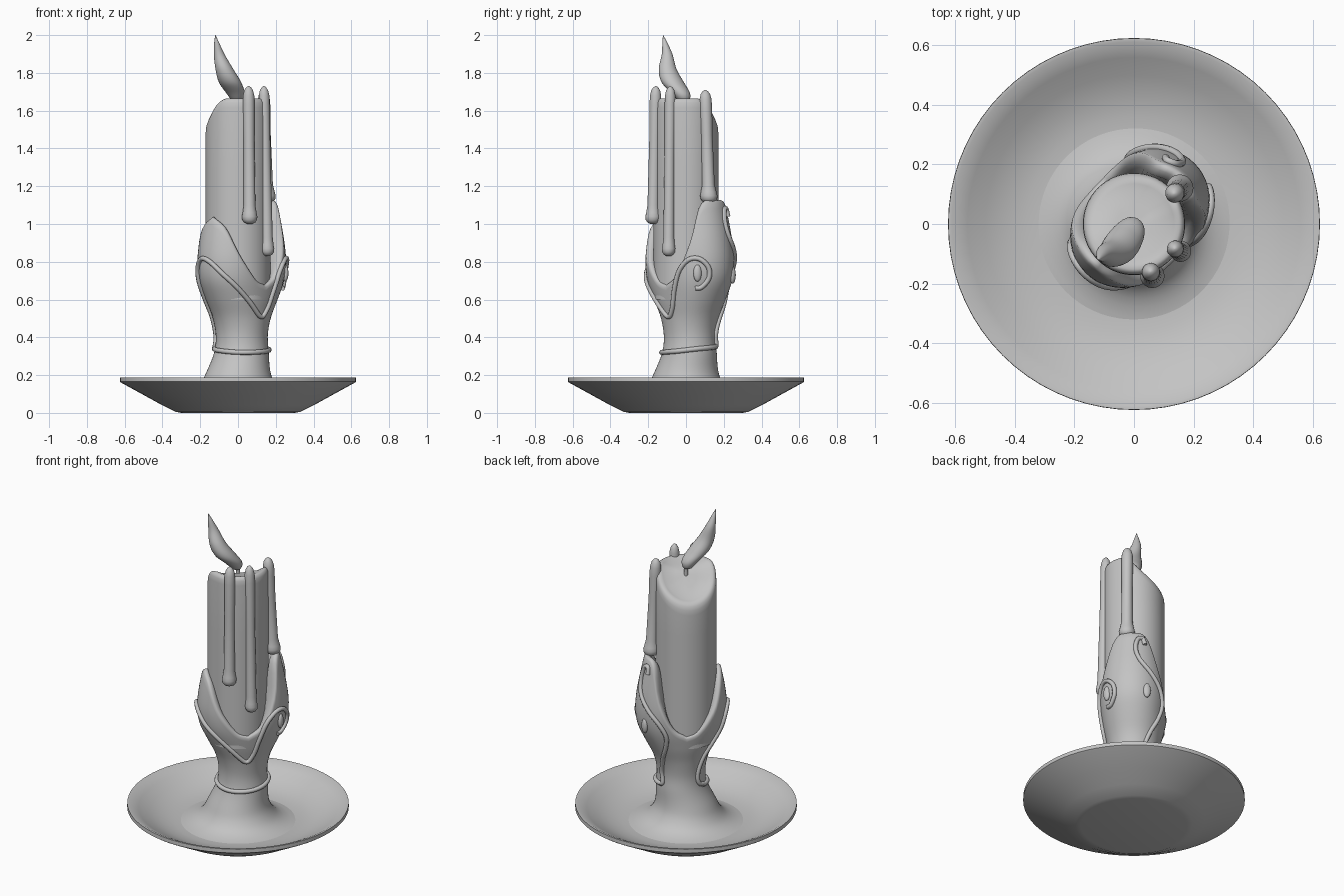
import bpy
import math
from math import sin, cos, radians, pi
from mathutils import Vector

cube = bpy.data.objects.get("Cube")
if cube:
    bpy.data.objects.remove(cube, do_unlink=True)

grey = bpy.data.materials.new("plain_grey")
grey.use_nodes = True
GREY = (0.55, 0.55, 0.55, 1)
grey.diffuse_color = GREY
grey.node_tree.nodes["Principled BSDF"].inputs["Base Color"].default_value = GREY
SEG = 72


def spline(table, x):
    """Smooth curve through (x, y) pairs, clamped at both ends."""
    if x <= table[0][0]:
        return table[0][1]
    if x >= table[-1][0]:
        return table[-1][1]
    n = len(table)

    def slope(i):
        p, q = table[max(i - 1, 0)], table[min(i + 1, n - 1)]
        return (q[1] - p[1]) / (q[0] - p[0])

    i = max(j for j in range(n - 1) if table[j][0] <= x)
    (x0, y0), (x1, y1) = table[i], table[i + 1]
    h = x1 - x0
    t = (x - x0) / h
    return (y0 * (1 + 2 * t) * (1 - t) ** 2 + y1 * t * t * (3 - 2 * t)
            + h * slope(i) * t * (1 - t) ** 2 - h * slope(i + 1) * t * t * (1 - t))


def ramp(a, b, x):
    t = min(max((x - a) / (b - a), 0), 1)
    return t * t * (3 - 2 * t)


def finish(obj, angle=40):
    obj.data.materials.clear()
    obj.data.materials.append(grey)
    bpy.ops.object.select_all(action='DESELECT')
    obj.select_set(True)
    bpy.context.view_layer.objects.active = obj
    bpy.ops.object.shade_smooth_by_angle(angle=radians(angle))


def loft(name, rings, angle=40):
    """Skin a stack of equal rings, capped at both ends."""
    n = len(rings[0])
    verts = [p for ring in rings for p in ring]
    faces = [(r * n + i, r * n + (i + 1) % n, (r + 1) * n + (i + 1) % n, (r + 1) * n + i)
             for r in range(len(rings) - 1) for i in range(n)]
    last = (len(rings) - 1) * n
    faces += [tuple(reversed(range(n))), tuple(range(last, last + n))]
    mesh = bpy.data.meshes.new(name)
    mesh.from_pydata(verts, [], faces)
    obj = bpy.data.objects.new(name, mesh)
    bpy.context.collection.objects.link(obj)
    finish(obj, angle)


def circle(x, y, z, r, n=SEG):
    return [(x + r * cos(2 * pi * i / n), y + r * sin(2 * pi * i / n), z) for i in range(n)]


# Saucer
plate = [(0.3, 0), (0.33, 0.006), (0.4, 0.04), (0.5, 0.095), (0.615, 0.158), (0.625, 0.165),
         (0.624, 0.188), (0.612, 0.188), (0.56, 0.16), (0.5, 0.126), (0.43, 0.097),
         (0.36, 0.083), (0.3, 0.08), (0.01, 0.08)]
loft("saucer", [circle(0, 0, z, r) for r, z in plate])

# Hand-shaped stem that cups the candle
STEM = [(0.075, 0.36), (0.085, 0.3), (0.11, 0.24), (0.15, 0.2), (0.2, 0.175), (0.3, 0.148),
        (0.4, 0.137), (0.5, 0.152), (0.6, 0.187), (0.7, 0.217), (0.8, 0.226), (0.9, 0.218),
        (1.0, 0.202), (1.13, 0.178)]
TALL_RIM = [(0, 1.13), (28, 1.1), (45, 0.9), (65, 0.74), (90, 0.68)]
LOW_RIM = [(0, 1.04), (22, 0.98), (45, 0.82), (68, 0.71), (90, 0.68)]


def surface(deg, z, offset=0.0):
    shift = 0.02 * ramp(0.18, 0.35, z)
    oval = 0.15 * ramp(0.42, 0.75, z)
    a = radians(deg)
    r = spline(STEM, z) * (1 + oval * cos(2 * (a - pi / 4))) + offset
    return Vector((shift + r * cos(a), shift + r * sin(a), z))


def rim_height(deg):
    d = abs((deg - 45 + 180) % 360 - 180)
    return spline(TALL_RIM, d) if d <= 90 else spline(LOW_RIM, 180 - d)


angles = [360 * i / SEG for i in range(SEG)]
rows = []
ROWS = 40
for k in range(ROWS + 1):
    t = (k / ROWS) ** 1.25
    rows.append([surface(a, 0.075 + t * (rim_height(a) - 0.09)) for a in angles])
for inset, lift in ((0.006, 0.009), (0.016, 0.013), (0.028, 0.008), (0.05, -0.02)):
    rows.append([surface(a, rim_height(a) - 0.015, -inset) + Vector((0, 0, lift)) for a in angles])
rows.append([(0.12 * cos(radians(a)), 0.12 * sin(radians(a)), 0.62) for a in angles])
loft("hand_stem", rows, 60)


# Candle with a melted, sloping top
def candle_top(x, y):
    s = (y - x) / math.sqrt(2)
    return 1.665 - 0.8 * max(s + 0.06, 0) * ramp(-0.1, 0.06, s)


candle = [circle(0, 0, 0.6, 0.172), circle(0, 0, 1.3, 0.172)]
for r, drop in ((0.172, 0.05), (0.17, 0.022), (0.163, 0.006), (0.152, 0.0), (0.135, 0.006),
                (0.115, 0.016), (0.06, 0.02), (0.005, 0.02)):
    candle.append([(x, y, candle_top(x, y) - drop) for x, y, z in circle(0, 0, 0, r)])
loft("candle", candle, 60)


# Wax fingers with a bulb at the foot
def finger(name, foot, tip, bulb, shaft):
    foot, tip = Vector(foot), Vector(tip)
    length = tip.z - foot.z
    profile = [(0, 0.3), (0.008, 0.7), (0.022, 0.95), (0.04, 1.0), (0.06, 0.9)]
    rings = []
    for h, f in profile:
        p = foot.lerp(tip, h / length)
        rings.append(circle(*p, bulb * f, 20))
    for h, f in ((0.1, 1.0), (length * 0.6, 0.92), (length - 0.1, 1.0), (length - 0.05, 0.96),
                 (length - 0.022, 0.75), (length - 0.007, 0.42), (length, 0.1)):
        p = foot.lerp(tip, h / length)
        rings.append(circle(*p, shaft * f, 20))
    loft(name, rings, 60)


finger("front_finger", (0.062, -0.175, 1.0), (0.056, -0.16, 1.73), 0.041, 0.031)
finger("middle_finger", (0.157, -0.092, 0.83), (0.137, -0.083, 1.73), 0.036, 0.029)
finger("back_finger", (0.155, 0.122, 1.11), (0.135, 0.102, 1.71), 0.046, 0.033)

# Wick and leaning flame
loft("wick", [circle(0, 0, z, 0.011, 12) for z in (1.58, 1.67)])
flame = [(1.64, -0.005, -0.008, 0.006), (1.65, -0.004, -0.01, 0.026), (1.69, -0.012, -0.026, 0.048),
         (1.75, -0.042, -0.07, 0.059), (1.82, -0.072, -0.097, 0.047), (1.9, -0.1, -0.1, 0.028),
         (1.96, -0.113, -0.112, 0.013), (2.0, -0.12, -0.121, 0.001)]
tracks = [[(f[0], f[c]) for f in flame] for c in (1, 2, 3)]
loft("flame", [circle(spline(tracks[0], z), spline(tracks[1], z), z, spline(tracks[2], z), 24)
               for z in [1.64 + 0.36 * k / 36 for k in range(37)]], 60)


# Raised cords that follow the stem surface
def cord(name, path, thick=0.013):
    turn = [(i, p[0]) for i, p in enumerate(path)]
    rise = [(i, p[1]) for i, p in enumerate(path)]
    steps = (len(path) - 1) * 8
    curve = bpy.data.curves.new(name, 'CURVE')
    curve.dimensions = '3D'
    curve.bevel_depth = thick
    curve.bevel_resolution = 2
    curve.use_fill_caps = True
    line = curve.splines.new('POLY')
    line.points.add(steps)
    for k, point in enumerate(line.points):
        u = k / 8
        point.co = (*surface(spline(turn, u), spline(rise, u), 0.004), 1)
    obj = bpy.data.objects.new(name, curve)
    bpy.context.collection.objects.link(obj)
    bpy.ops.object.select_all(action='DESELECT')
    obj.select_set(True)
    bpy.context.view_layer.objects.active = obj
    bpy.ops.object.convert(target='MESH')
    finish(bpy.context.view_layer.objects.active, 60)


cord("wrist_cord", [(180, 0.34), (215, 0.33), (270, 0.32), (325, 0.325), (380, 0.34), (435, 0.35)])
cord("front_vine", [(186, 0.34), (170, 0.36), (167, 0.42), (178, 0.53), (194, 0.65), (203, 0.76),
                    (215, 0.815), (230, 0.8), (250, 0.72), (280, 0.6), (310, 0.51), (325, 0.55),
                    (334, 0.65), (344, 0.75), (358, 0.81), (372, 0.815), (383, 0.77), (384, 0.71),
                    (376, 0.665), (368, 0.66)])
cord("back_vine", [(66, 0.35), (78, 0.36), (76, 0.43), (86, 0.52), (97, 0.6), (101, 0.68),
                   (92, 0.76), (75, 0.84), (59, 0.92), (53, 1.0), (56, 1.07), (64, 1.08),
                   (67, 1.04)])

# Oval beads inside the curls
for name, deg, z in (("right_bead", 10, 0.74), ("back_bead", 68, 0.73)):
    bpy.ops.mesh.primitive_uv_sphere_add(segments=20, ring_count=12, radius=1,
                                         location=surface(deg, z), rotation=(0, 0, radians(deg)))
    bead = bpy.context.object
    bead.name = name
    bead.scale = (0.016, 0.022, 0.045)
    finish(bead, 60)
